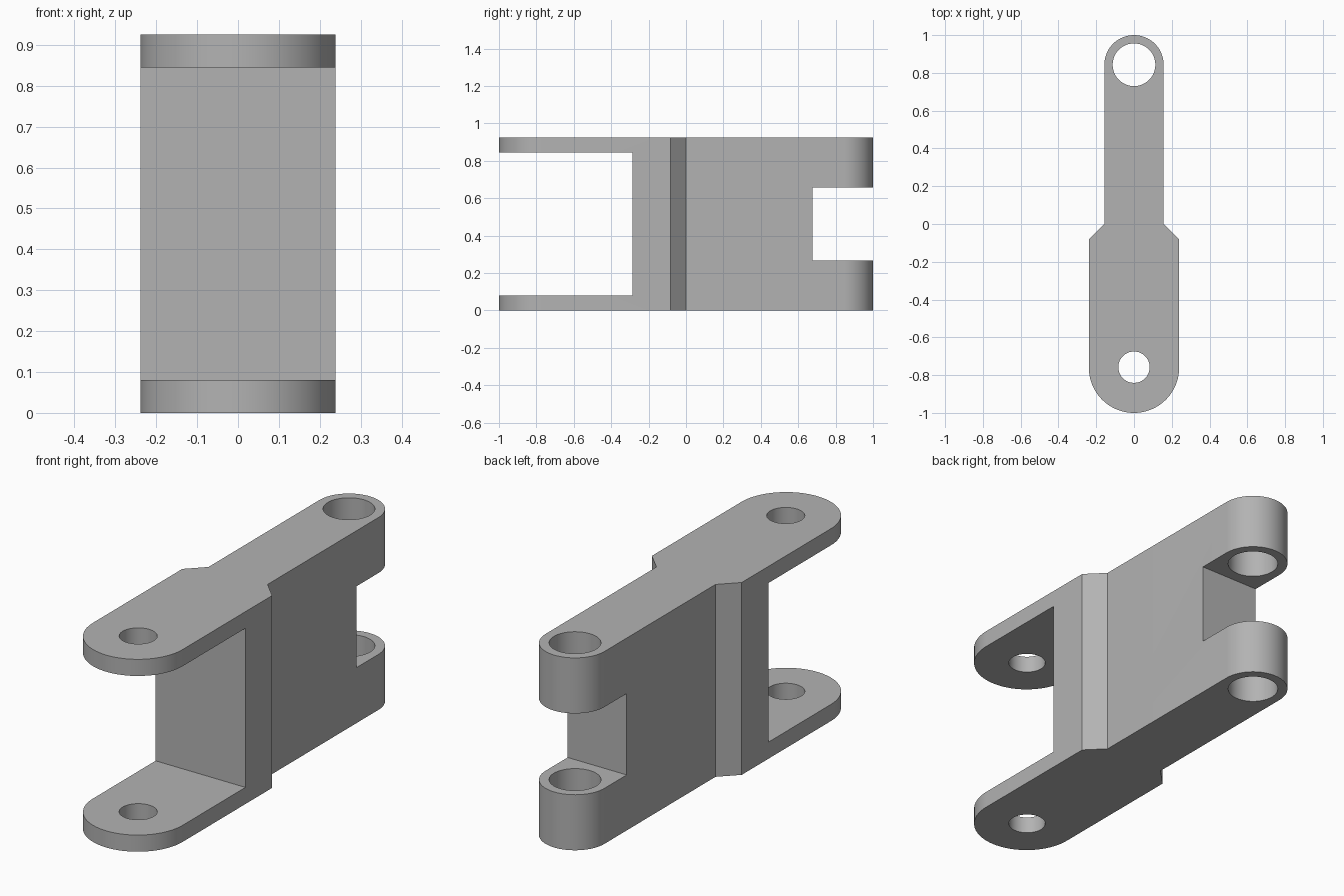
import bpy
import bmesh
from math import pi, cos, sin, radians

cube = bpy.data.objects.get("Cube")
if cube:
    bpy.data.objects.remove(cube, do_unlink=True)

HEIGHT = 0.925
FRONT_R, FRONT_Y = 0.239, -0.761    # wide fork end
BACK_R, BACK_Y = 0.157, 0.843       # narrow fork end

grey = bpy.data.materials.new("plain grey")
grey.use_nodes = True
colour = (0.45, 0.45, 0.45, 1)
grey.diffuse_color = colour
grey.node_tree.nodes["Principled BSDF"].inputs["Base Color"].default_value = colour


def arc(radius, cy, start, end, steps):
    angles = [start + (end - start) * i / steps for i in range(steps + 1)]
    return [(radius * cos(a), cy + radius * sin(a)) for a in angles]


def prism(name, outline, z0, z1):
    """Extrude a counter-clockwise plan outline from z0 to z1."""
    bm = bmesh.new()
    base = bm.faces.new([bm.verts.new((x, y, z0)) for x, y in outline])
    top = bmesh.ops.extrude_face_region(bm, geom=[base])["geom"]
    bmesh.ops.translate(bm, vec=(0, 0, z1 - z0),
                        verts=[v for v in top if isinstance(v, bmesh.types.BMVert)])
    bmesh.ops.recalc_face_normals(bm, faces=bm.faces)
    mesh = bpy.data.meshes.new(name)
    bm.to_mesh(mesh)
    bm.free()
    mesh.materials.append(grey)
    obj = bpy.data.objects.new(name, mesh)
    bpy.context.collection.objects.link(obj)
    return obj


def slab(y0, y1):
    return [(-0.5, y0), (0.5, y0), (0.5, y1), (-0.5, y1)]


def circle(radius, cy):
    return arc(radius, cy, 0, 2 * pi, 64)[:-1]


# Link body: wide rounded front, chamfered shoulders, narrow rounded back
outline = (arc(FRONT_R, FRONT_Y, pi, 2 * pi, 40)
           + [(FRONT_R, -0.082), (BACK_R, 0)]
           + arc(BACK_R, BACK_Y, 0, pi, 40)
           + [(-BACK_R, 0), (-FRONT_R, -0.082)])
link = prism("fork_link", outline, 0, HEIGHT)

# Fork gaps and pin holes
cutters = [
    prism("front_gap_cutter", slab(-1.2, -0.285), 0.08, HEIGHT - 0.08),
    prism("back_gap_cutter", slab(0.675, 1.2), 0.267, HEIGHT - 0.267),
    prism("front_hole_cutter", circle(0.083, -0.758), -0.1, HEIGHT + 0.1),
    prism("back_hole_cutter", circle(0.113, BACK_Y), -0.1, HEIGHT + 0.1),
]
bpy.ops.object.select_all(action="DESELECT")
link.select_set(True)
bpy.context.view_layer.objects.active = link
for cutter in cutters:
    cutter.hide_render = True
    cut = link.modifiers.new(cutter.name, "BOOLEAN")
    cut.operation = "DIFFERENCE"
    cut.solver = "EXACT"
    cut.object = cutter
    bpy.ops.object.modifier_apply(modifier=cut.name)
    bpy.data.objects.remove(cutter, do_unlink=True)

bpy.ops.object.shade_smooth_by_angle(angle=radians(30))
